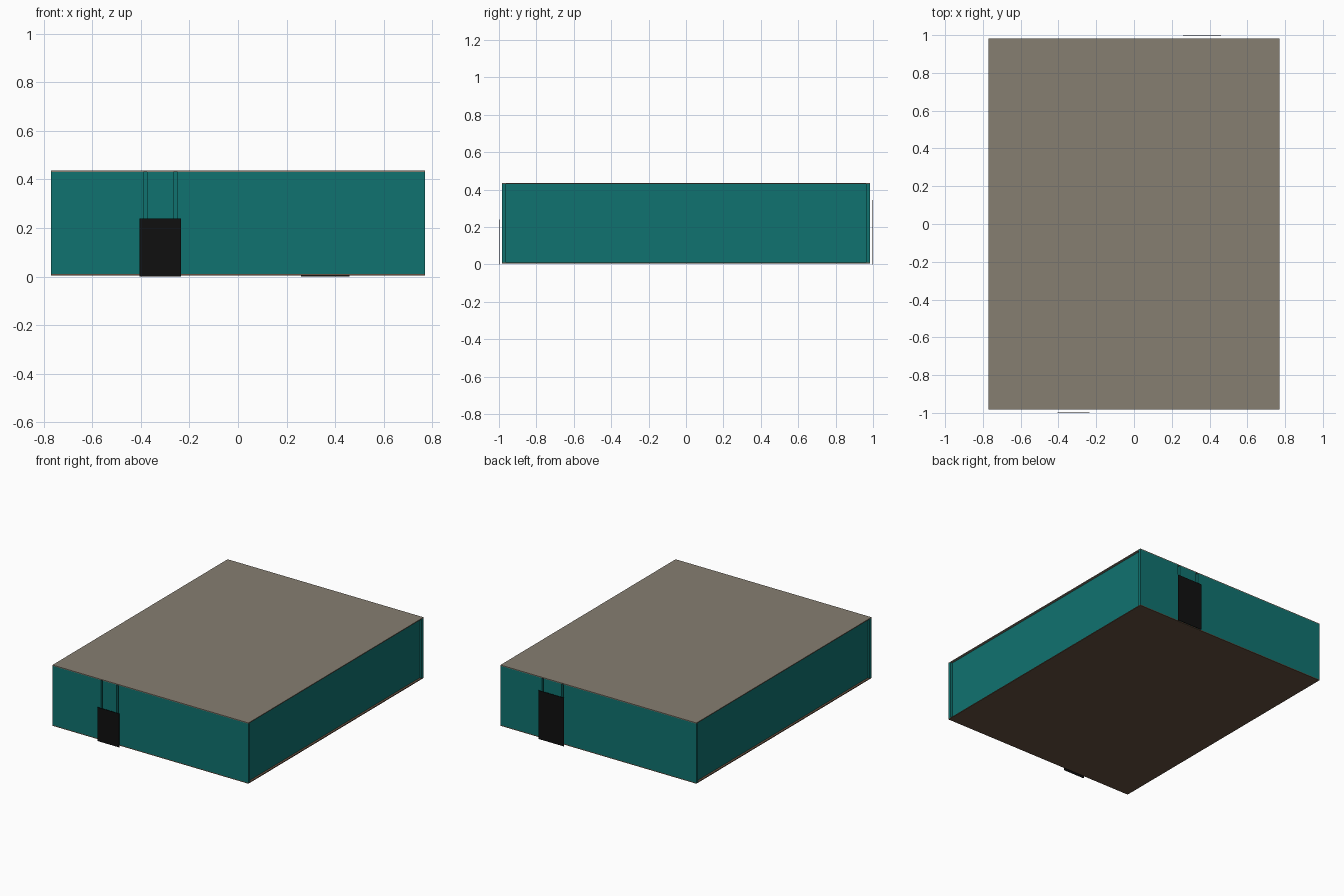
import bpy

cube = bpy.data.objects.get("Cube")
if cube:
    bpy.data.objects.remove(cube, do_unlink=True)


def make_material(name, color):
    mat = bpy.data.materials.new(name)
    mat.use_nodes = True
    mat.diffuse_color = (*color, 1)
    bsdf = mat.node_tree.nodes["Principled BSDF"]
    bsdf.inputs["Base Color"].default_value = (*color, 1)
    bsdf.inputs["Roughness"].default_value = 0.8
    return mat


TEAL = make_material("teal", (0.005, 0.17, 0.16))
GREY = make_material("warm grey", (0.24, 0.21, 0.165))
BROWN = make_material("dark brown", (0.13, 0.08, 0.05))
BLACK = make_material("black", (0.005, 0.005, 0.005))


def box(name, x, y, z, mat):
    """Add a box spanning the given (low, high) ranges."""
    spans = [sorted(s) for s in (x, y, z)]
    bpy.ops.mesh.primitive_cube_add(size=1, location=[sum(s) / 2 for s in spans])
    obj = bpy.context.object
    obj.name = name
    obj.scale = [s[1] - s[0] for s in spans]
    bpy.ops.object.transform_apply(location=False, rotation=False, scale=True)
    obj.data.materials.append(mat)
    return obj


W, D = 0.77, 0.983          # half width and half depth of the building
THICK, SLOT = 0.02, 0.015   # wall thickness and gap beside the door panel
WALL_Z = (0.01, 0.43)

# Floor and roof slabs
box("floor", (-W, W), (-D, D), (0.004, 0.01), BROWN)
box("roof", (-W, W), (-D, D), (0.43, 0.436), GREY)

# Side walls, set slightly in from the end walls
for side, s in (("left", 1), ("right", -1)):
    box(side + "_wall", (s * (W - 0.015), s * (W - 0.035)),
        (THICK - D, D - THICK), WALL_Z, TEAL)

# End walls: two segments, a panel over the doorway, and a thin door in front
for end, s, x0, x1, top in (("front", -1, -0.405, -0.235, 0.24),
                            ("back", 1, 0.26, 0.46, 0.345)):
    y = (s * D, s * (D - THICK))
    a, b = x0 + 0.015, x1 - 0.015
    box(end + "_wall_right", (-W, a), y, WALL_Z, TEAL)
    box(end + "_wall_left", (b, W), y, WALL_Z, TEAL)
    box(end + "_door_panel", (a + SLOT, b - SLOT), y, WALL_Z, TEAL)
    box(end + "_door", (x0, x1), (s * 0.997, s), (0, top), BLACK)
